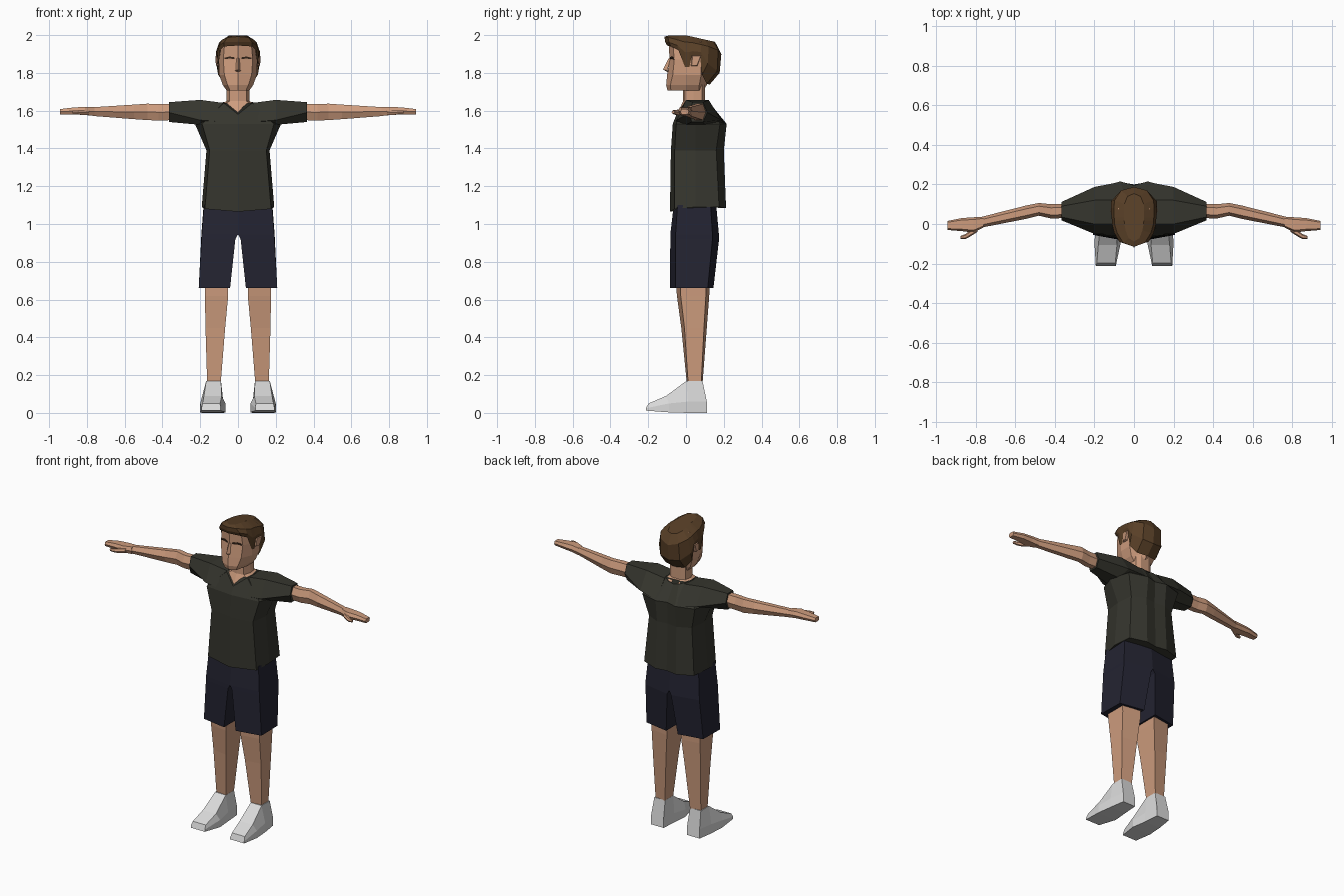
import bpy, bmesh


def mat(name, r, g, b):
    m = bpy.data.materials.new(name)
    m.diffuse_color = (r, g, b, 1)
    return m


SKIN = mat("skin", 0.61, 0.33, 0.205)
SHIRT = mat("dark_olive_cloth", 0.036, 0.036, 0.027)
NAVY = mat("dark_navy_cloth", 0.017, 0.017, 0.031)
HAIR = mat("brown_hair", 0.098, 0.05, 0.02)
GREY = mat("light_grey", 0.7, 0.7, 0.7)
BROW = mat("dark_brown", 0.035, 0.018, 0.01)


def loft(name, rings, material, mirror=False, cap_start=True):
    """Skin closed rings of points into a flat-faced solid."""
    bm = bmesh.new()
    rows = [[bm.verts.new(p) for p in r] for r in rings]
    n = len(rows[0])
    for a, b in zip(rows, rows[1:]):
        for i in range(n):
            j = (i + 1) % n
            bm.faces.new((a[i], a[j], b[j], b[i]))
    if cap_start:
        bm.faces.new(rows[0][::-1])
    bm.faces.new(rows[-1])
    bmesh.ops.recalc_face_normals(bm, faces=bm.faces)
    me = bpy.data.meshes.new(name)
    bm.to_mesh(me)
    bm.free()
    me.materials.append(material)
    ob = bpy.data.objects.new(name, me)
    bpy.context.collection.objects.link(ob)
    if mirror:
        m = ob.modifiers.new("mirror", "MIRROR")
        m.use_mirror_merge = False
    return ob


def full(half):
    """Complete a right-hand half ring that starts and ends on x = 0."""
    return half + [(-x, y, z) for x, y, z in half[-2:0:-1]]


def level(z, pts):
    return [(x, y, z) for x, y in pts]


def hexa(x, y0, y1, z0, z1, k=0.25):
    """Six-sided limb section across x."""
    d, m = (y1 - y0) * k, (z0 + z1) / 2
    return [(x, y0, m), (x, y0 + d, z1), (x, y1 - d, z1),
            (x, y1, m), (x, y1 - d, z0), (x, y0 + d, z0)]


# Shirt body, ending in the scooped neckline
neckline = [(0, -0.05, 1.58), (0.075, -0.01, 1.64), (0.08, 0.05, 1.645),
            (0.07, 0.11, 1.645), (0.04, 0.13, 1.635), (0, 0.13, 1.625)]
loft("shirt_body", [
    full([(0, -0.085, 1.065), (0.175, -0.06, 1.08), (0.192, 0.05, 1.09),
          (0.18, 0.175, 1.09), (0.075, 0.212, 1.085), (0, 0.2, 1.085)]),
    full(level(1.39, [(0, -0.08), (0.15, -0.06), (0.167, 0.05), (0.155, 0.16),
                      (0.07, 0.2), (0, 0.19)])),
    full(level(1.53, [(0, -0.07), (0.19, -0.052), (0.228, 0.05), (0.19, 0.18),
                      (0.07, 0.215), (0, 0.195)])),
    full(neckline)], SHIRT)

# Shoulders and short sleeves
loft("sleeve", [
    [(x, p, q) for p, q in s] for x, s in (
        (0.07, [(-0.055, 1.54), (0.0, 1.64), (0.12, 1.64), (0.212, 1.53),
                (0.1, 1.5), (0.0, 1.5)]),
        (0.2, [(-0.05, 1.55), (0.0, 1.657), (0.12, 1.657), (0.187, 1.55),
               (0.1, 1.525), (0.0, 1.525)]),
        (0.365, [(0.018, 1.59), (0.035, 1.645), (0.09, 1.645), (0.112, 1.59),
                 (0.09, 1.54), (0.03, 1.54)]))], SHIRT, True)

# Neck and bare skin inside the collar
loft("neck", [
    full([(x * 0.97, y, z - 0.004) for x, y, z in neckline]),
    full(level(1.65, [(0, -0.015), (0.045, -0.005), (0.062, 0.04), (0.055, 0.085),
                      (0.03, 0.1), (0, 0.1)])),
    full(level(1.75, [(0, -0.015), (0.045, -0.005), (0.058, 0.04), (0.055, 0.085),
                      (0.03, 0.1), (0, 0.1)]))], SKIN)

# Head
loft("head", [
    full(level(1.707, [(0, -0.098), (0.042, -0.08), (0.06, 0.0), (0.06, 0.07), (0, 0.09)])),
    full(level(1.735, [(0, -0.105), (0.055, -0.083), (0.08, 0.0), (0.08, 0.07), (0, 0.11)])),
    full(level(1.79, [(0, -0.1), (0.072, -0.07), (0.1, 0.0), (0.1, 0.08), (0, 0.13)])),
    full(level(1.87, [(0, -0.087), (0.078, -0.062), (0.1, 0.0), (0.103, 0.08), (0, 0.14)])),
    full(level(1.965, [(0, -0.092), (0.07, -0.07), (0.085, 0.0), (0.08, 0.08), (0, 0.12)]))],
    SKIN)

# Nose wedge
loft("nose", [
    [(-0.02, -0.08, 1.808), (0.02, -0.08, 1.808), (0.0, -0.09, 1.8)],
    [(-0.012, -0.098, 1.813), (0.012, -0.098, 1.813), (0, -0.122, 1.818)],
    [(-0.008, -0.084, 1.875), (0.008, -0.084, 1.875), (0, -0.09, 1.88)]], SKIN)

# Narrow brow plates
loft("brow", [
    [(x, y, z0), (x, y + 0.008, z0), (x, y + 0.008, z1), (x, y, z1)]
    for x, y, z0, z1 in ((0.018, -0.086, 1.873, 1.882), (0.045, -0.078, 1.876, 1.887),
                         (0.072, -0.07, 1.872, 1.88))], BROW, True)

# Ears
loft("ear", [
    [(0.095, 0.025, 1.835), (0.095, 0.06, 1.835), (0.095, 0.08, 1.895), (0.095, 0.03, 1.895)],
    [(0.11, 0.03, 1.84), (0.117, 0.058, 1.84), (0.12, 0.078, 1.89), (0.113, 0.035, 1.89)]],
    SKIN, True)

# Hair shell with fringe, sideburns and a rounded back
hair_edge = [(0, -0.1, 1.945), (0.074, -0.08, 1.94), (0.095, -0.04, 1.92),
             (0.104, -0.005, 1.83), (0.106, 0.018, 1.83), (0.108, 0.03, 1.89),
             (0.11, 0.075, 1.885), (0.105, 0.085, 1.79), (0.07, 0.11, 1.742), (0, 0.125, 1.738)]
hair_mid = [(0, -0.11, 1.965), (0.074, -0.09, 1.962), (0.1, -0.045, 1.945),
            (0.11, -0.005, 1.91), (0.112, 0.018, 1.91), (0.113, 0.035, 1.915),
            (0.117, 0.08, 1.91), (0.115, 0.115, 1.85), (0.07, 0.165, 1.81), (0, 0.178, 1.8)]
hair_top = [(0, -0.115, 1.992), (0.055, -0.095, 1.988), (0.085, -0.045, 1.975),
            (0.097, -0.005, 1.963), (0.099, 0.018, 1.962), (0.1, 0.035, 1.96),
            (0.102, 0.08, 1.95), (0.098, 0.12, 1.94), (0.065, 0.17, 1.92), (0, 0.187, 1.9)]
crown = [(x * 0.5, 0.02 + (y - 0.02) * 0.8, 1.998 - max(0, y) * 0.18) for x, y, z in hair_top]
loft("hair", [full(r) for r in (hair_edge, hair_mid, hair_top, crown)], HAIR, cap_start=False)

# Bare arms tapering into flat hands
loft("arm", [
    hexa(0.34, 0.03, 0.1, 1.55, 1.635), hexa(0.42, 0.028, 0.1, 1.548, 1.634),
    hexa(0.48, 0.042, 0.106, 1.55, 1.637), hexa(0.55, 0.025, 0.092, 1.555, 1.632),
    hexa(0.77, -0.018, 0.036, 1.572, 1.618)], SKIN, True)
loft("hand", [
    hexa(0.76, -0.018, 0.037, 1.572, 1.618, 0.15), hexa(0.81, -0.043, 0.034, 1.577, 1.62, 0.15),
    hexa(0.87, -0.036, 0.03, 1.58, 1.617, 0.15),
    hexa(0.943, -0.03, 0.015, 1.58, 1.608, 0.15)], SKIN, True)
loft("thumb", [
    hexa(0.79, -0.04, -0.01, 1.578, 1.606), hexa(0.83, -0.065, -0.035, 1.578, 1.604),
    hexa(0.85, -0.076, -0.05, 1.582, 1.602), hexa(0.875, -0.076, -0.06, 1.585, 1.6)], SKIN, True)

# Shorts: one leg and half the hips, mirrored
loft("shorts", [
    level(0.66, [(0.042, -0.085), (0.208, -0.055), (0.205, 0.115), (0.042, 0.145)]),
    level(0.92, [(0.014, -0.083), (0.193, -0.055), (0.195, 0.14), (0.014, 0.175)]),
    level(0.945, [(0.0, -0.083), (0.192, -0.055), (0.194, 0.14), (0.0, 0.174)]),
    level(1.1, [(0.0, -0.065), (0.18, -0.045), (0.182, 0.13), (0.0, 0.16)])], NAVY, True)

# Lower legs
loft("lower_leg", [
    level(0.15, [(0.092, 0.005), (0.163, 0.012), (0.163, 0.08), (0.092, 0.087)]),
    level(0.45, [(0.068, -0.025), (0.172, -0.008), (0.172, 0.095), (0.068, 0.11)]),
    level(0.62, [(0.052, -0.048), (0.175, -0.028), (0.175, 0.105), (0.052, 0.123)]),
    level(0.7, [(0.052, -0.055), (0.177, -0.03), (0.177, 0.105), (0.052, 0.125)])], SKIN, True)


# Shoes, sectioned from heel to toe: sole, widest line, top
def shoe(y, xi, xo, z0, zm, yt, ti, to, zt):
    return [(xi, y, z0), (xi, y, zm), (ti, yt, zt), (to, yt, zt), (xo, y, zm), (xo, y, z0)]


loft("shoe", [
    shoe(0.11, 0.085, 0.175, 0.0, 0.06, 0.087, 0.09, 0.168, 0.17),
    shoe(0.01, 0.078, 0.19, 0.0, 0.06, 0.003, 0.09, 0.168, 0.17),
    shoe(-0.09, 0.066, 0.2, 0.003, 0.05, -0.105, 0.086, 0.18, 0.09),
    shoe(-0.212, 0.092, 0.193, 0.012, 0.025, -0.198, 0.095, 0.188, 0.05)], GREY, True)
